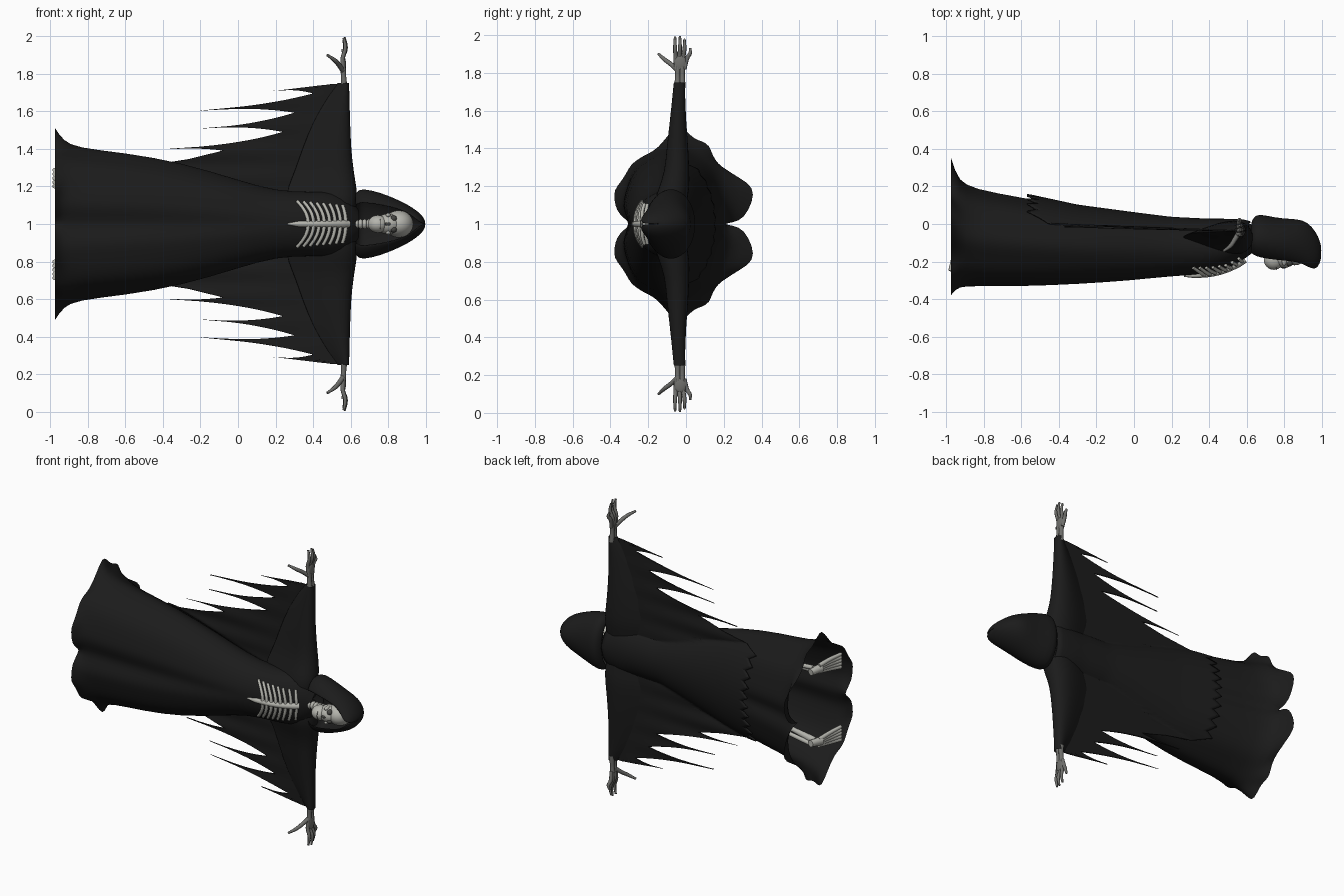
import bpy, math

cube = bpy.data.objects.get("Cube")
if cube:
    bpy.data.objects.remove(cube)


def material(name, r, g, b):
    m = bpy.data.materials.new(name)
    m.use_nodes = True
    m.diffuse_color = (r, g, b, 1)
    m.node_tree.nodes["Principled BSDF"].inputs["Base Color"].default_value = (r, g, b, 1)
    return m


CLOTH = material("black cloth", 0.011, 0.011, 0.011)
BONE = material("pale bone", 0.46, 0.46, 0.42)
GREY = material("grey bone", 0.16, 0.16, 0.15)
HOLLOW = material("dark hollow", 0.06, 0.06, 0.055)


def loft(name, rings, mat, closed=True, thick=0, subdiv=0):
    n = len(rings[0])
    verts = [v for r in rings for v in r]
    faces = []
    for k in range(len(rings) - 1):
        for i in range(n if closed else n - 1):
            j = (i + 1) % n
            faces.append((k * n + i, k * n + j, (k + 1) * n + j, (k + 1) * n + i))
    me = bpy.data.meshes.new(name)
    me.from_pydata(verts, [], faces)
    me.materials.append(mat)
    for p in me.polygons:
        p.use_smooth = True
    ob = bpy.data.objects.new(name, me)
    bpy.context.collection.objects.link(ob)
    if thick:
        mod = ob.modifiers.new("thickness", "SOLIDIFY")
        mod.thickness, mod.offset = thick, 0
    if subdiv:
        mod = ob.modifiers.new("smooth", "SUBSURF")
        mod.levels = mod.render_levels = subdiv


def bones(name, strands, mat, depth=0.01):
    """One object of rounded rods; each strand is a list of (x, y, z, radius)."""
    cu = bpy.data.curves.new(name, "CURVE")
    cu.dimensions = "3D"
    cu.bevel_depth, cu.bevel_resolution, cu.use_fill_caps = depth, 2, True
    cu.resolution_u = 4
    for pts in strands:
        sp = cu.splines.new("BEZIER")
        sp.bezier_points.add(len(pts) - 1)
        for bp, (x, y, z, r) in zip(sp.bezier_points, pts):
            bp.co, bp.radius = (x, y, z), r
            bp.handle_left_type = bp.handle_right_type = "AUTO"
    cu.materials.append(mat)
    ob = bpy.data.objects.new(name, cu)
    bpy.context.collection.objects.link(ob)


def blob(name, centre, size, mat):
    bpy.ops.mesh.primitive_uv_sphere_add(segments=24, ring_count=14, radius=1, location=centre)
    ob = bpy.context.object
    ob.name, ob.scale = name, size
    ob.data.materials.append(mat)
    bpy.ops.object.shade_smooth()


# Robe: body stations (x, half width, front y, back y)
BODY = [(-0.93, 0.44, -0.355, 0.25), (-0.86, 0.40, -0.35, 0.20), (-0.6, 0.375, -0.35, 0.155),
        (-0.3, 0.325, -0.333, 0.09), (0, 0.235, -0.308, 0.05), (0.2, 0.175, -0.278, 0.025),
        (0.4, 0.17, -0.266, 0.015), (0.5, 0.175, -0.24, 0.015), (0.6, 0.14, -0.18, 0.01),
        (0.645, 0.07, -0.14, -0.01)]


def skin(x, dz, front):
    x = min(max(x, BODY[0][0]), BODY[-1][0])
    for a, b in zip(BODY, BODY[1:]):
        if x <= b[0]:
            t = (x - a[0]) / (b[0] - a[0])
            w, f, r = [p + (q - p) * t for p, q in zip(a[1:], b[1:])]
            k = math.sqrt(max(0, 1 - (dz / w) ** 2))
            return (f + r) / 2 + (r - f) / 2 * (-k if front else k)


# Ragged hem, half outline from front centre to back centre (offset z, y)
HEM = [(0, -0.29), (0.06, -0.365), (0.17, -0.39), (0.24, -0.33), (0.34, -0.28), (0.37, -0.17),
       (0.54, -0.04), (0.45, 0.04), (0.43, 0.12), (0.33, 0.15), (0.27, 0.24), (0.18, 0.385),
       (0.015, 0.3), (0, 0.19)]
SIDE = 24
half = []
for i in range(SIDE + 1):
    u = i * (len(HEM) - 1) / SIDE
    k = min(int(u), len(HEM) - 2)
    half.append([p + (q - p) * (u - k) for p, q in zip(HEM[k], HEM[k + 1])])
rings = [[(-0.975, y, 1 + z) for z, y in half] + [(-0.975, y, 1 - z) for z, y in half[-2:0:-1]]]
for x, w, f, b in BODY:
    ring = []
    fold = max(0, min(1, (0.2 - x) / 0.9))
    for i in range(2 * SIDE):
        a = i * math.pi / SIDE
        away = min(a, 2 * math.pi - a)
        k = 1 + 0.018 * fold * math.cos(8 * a)
        y = (f + b) / 2 - (b - f) / 2 * k * math.cos(a)
        y += 0.06 * fold * math.exp(-(away / 0.16) ** 2)
        y -= 0.05 * fold * math.exp(-((math.pi - away) / 0.12) ** 2)
        ring.append((x, y, 1 + w * k * math.sin(a)))
    rings.append(ring)
loft("robe", rings, CLOTH, subdiv=1)

# Cape and hanging sleeves: ragged lower edge as (offset z, x), alternating base and tip
EDGE = [(0, -0.52)]
for i in range(1, 10):
    EDGE.append((i * 0.036, -0.52 - (0.05 if i % 2 else 0)))
EDGE += [(0.35, -0.46), (0.375, -0.26), (0.415, -0.08), (0.44, -0.37), (0.5, 0.24), (0.548, -0.2),
         (0.6, 0.3), (0.65, -0.2), (0.695, 0.4), (0.728, 0.19), (0.745, 0.5)]


def edge(s):
    for (s0, x0), (s1, x1) in zip(EDGE, EDGE[1:]):
        if s <= s1:
            d = (s - s0) / (s1 - s0)
            if s < 0.415:
                return x0 + (x1 - x0) * d
            # Spikes are slender near their tips
            return x1 + (x0 - x1) * (1 - d) ** 0.42 if x1 < x0 else x0 + (x1 - x0) * d ** 0.42
    return EDGE[-1][1]


samples = sorted({k for k, _ in EDGE} | {i * 0.745 / 180 for i in range(181)})


def cape_column(s, side):
    top, low = 0.62 - 0.05 * min(1, s / 0.5), edge(s)
    col = []
    for i in range(33):
        x = top + (low - top) * i / 32
        dz = s * (1 - 0.12 * max(0, 0.4 - x))
        wing = -0.035 + 0.03 * max(0, 0.5 - x)
        wing += 0.008 * math.sin(dz * 45) * max(0, 0.5 - x)
        col.append((x, max(skin(x, dz, False) + 0.009, wing), 1 + side * dz))
    return col


columns = [cape_column(s, -1) for s in reversed(samples[1:])] + [cape_column(s, 1) for s in samples]
loft("cape", columns, CLOTH, closed=False, thick=0.008)

# Sleeves (offset z, top x, bottom x, front y, back y)
SLEEVE = [(0.02, 0.62, 0.3, -0.16, 0.0), (0.12, 0.64, 0.25, -0.18, 0.015),
          (0.19, 0.635, 0.26, -0.155, 0.03), (0.28, 0.618, 0.3, -0.12, 0.025),
          (0.4, 0.604, 0.34, -0.11, 0.02), (0.55, 0.598, 0.4, -0.09, 0.005),
          (0.68, 0.594, 0.48, -0.076, 0.0), (0.75, 0.592, 0.53, -0.068, -0.003)]
for label, side in (("left", 1), ("right", -1)):
    rings = []
    for dz, xt, xb, f, b in SLEEVE:
        # Teardrop section: full round the arm, thin where it hangs
        rings.append([((xt + xb) / 2 + (xt - xb) / 2 * math.cos(a),
                       (f + b) / 2 + (b - f) / 2 * math.sin(a) * (0.75 + 0.6 * math.cos(a)),
                       1 + side * dz) for a in (i * math.pi / 10 for i in range(20))])
    loft(label + "_sleeve", rings, CLOTH, subdiv=1)

    def at(x, y, dz, r):
        return (x, y, 1 + side * dz, r)

    # Skeletal hand: wrist bones, palm, four fingers and a spread thumb
    strands = [[at(0.565, y, 0.72, 1.5), at(0.562, y, 0.79, 1.15), at(0.56, y, 0.83, 1.3)]
               for y in (-0.044, -0.02)]
    bones(label + "_wrist", strands, GREY, 0.012)
    blob(label + "_palm", at(0.562, -0.03, 0.85, 0)[:3], (0.013, 0.034, 0.045), GREY)
    strands = []
    for y0, y1, x1, tip in ((-0.052, -0.058, 0.563, 0.992), (-0.038, -0.032, 0.567, 0.995),
                            (-0.022, -0.008, 0.562, 0.98), (-0.008, 0.022, 0.555, 0.93)):
        strands.append([at(0.562, y0, 0.82, 1), at(0.557, (y0 + y1) / 2, 0.88, 1.05),
                        at(x1 + 0.008, y1, (0.88 + tip) / 2, 0.9), at(x1, y1, tip, 0.55)])
    strands.append([at(0.56, -0.045, 0.815, 1.2), at(0.535, -0.085, 0.85, 1.1),
                    at(0.515, -0.115, 0.872, 1.0), at(0.475, -0.145, 0.9, 0.6)])
    bones(label + "_fingers", strands, GREY, 0.0115)

    # Shin and foot inside the hem
    strands = [[at(-0.55, -0.1, 0.2, 1.8), at(-0.75, -0.08, 0.22, 1.3), at(-0.92, -0.06, 0.24, 2)],
               [at(-0.55, -0.07, 0.22, 1), at(-0.92, -0.04, 0.26, 1.2)],
               [at(-0.92, -0.01, 0.24, 1.8), at(-0.94, -0.09, 0.245, 2.2)]]
    for i in range(5):
        strands.append([at(-0.94, -0.07, 0.23 + i * 0.009, 1.2),
                        at(-0.955, -0.16, 0.215 + i * 0.016, 1.1),
                        at(-0.978, -0.25, 0.2 + i * 0.022, 0.9)])
    bones(label + "_leg_bones", strands, BONE, 0.0125)

    # Ribs following the chest
    strands = []
    for i in range(8):
        x0 = 0.375 + i * 0.0285
        reach = 0.122 - 0.02 * i / 7
        pts = []
        for t in (0, 0.35, 0.7, 1):
            x = x0 - (0.06 - 0.006 * i) * t * t
            pts.append(at(x, skin(x, reach * t, True) - 0.004, reach * t, 1 - 0.2 * t))
        strands.append(pts)
    bones(label + "_ribs", strands, BONE, 0.0108)

# Breastbone and neck
bones("breastbone", [[(x, skin(x, 0, True) - 0.002, 1, r) for x, r in
                      ((0.265, 0.3), (0.33, 0.9), (0.45, 1), (0.55, 1.2), (0.59, 1.1))]], BONE, 0.018)
for i in range(5):
    blob("neck_bone", (0.63 + i * 0.022, -0.13, 1), (0.016, 0.028, 0.026), BONE)

# Hood (x, half width, front y, back y, opening half angle)
HOOD = [(0.625, 0.155, -0.17, 0.0, 38), (0.64, 0.175, -0.19, 0.035, 38), (0.665, 0.186, -0.205, 0.052, 38),
        (0.75, 0.167, -0.218, 0.03, 38), (0.83, 0.135, -0.226, 0.024, 40), (0.9, 0.102, -0.238, 0.02, 38),
        (0.945, 0.072, -0.25, -0.015, 22), (0.977, 0.045, -0.235, -0.065, 4), (0.992, 0.018, -0.19, -0.11, 0)]
rings = []
for x, w, f, b, gap in HOOD:
    ring = []
    for i in range(25):
        a = math.radians(gap + (360 - 2 * gap) * i / 24)
        ring.append((x, (f + b) / 2 - (b - f) / 2 * math.cos(a), 1 + w * math.sin(a)))
    rings.append(ring)
rings.append([(0.995, -0.15, 1)] * 25)
loft("hood", rings, CLOTH, closed=False, thick=0.008, subdiv=1)

# Skull
blob("cranium", (0.855, -0.13, 1), (0.08, 0.09, 0.072), BONE)
blob("face", (0.8, -0.17, 1), (0.07, 0.063, 0.055), BONE)
blob("jaw", (0.745, -0.19, 1), (0.054, 0.054, 0.047), BONE)
blob("nose_hollow", (0.797, -0.23, 1), (0.016, 0.007, 0.009), HOLLOW)
blob("mouth_line", (0.757, -0.23, 1), (0.003, 0.0145, 0.028), HOLLOW)
for label, side in (("left", 1), ("right", -1)):
    blob(label + "_eye_socket", (0.828, -0.207, 1 + side * 0.029), (0.018, 0.019, 0.017), HOLLOW)
    blob(label + "_cheekbone", (0.8, -0.19, 1 + side * 0.046), (0.014, 0.032, 0.013), BONE)
